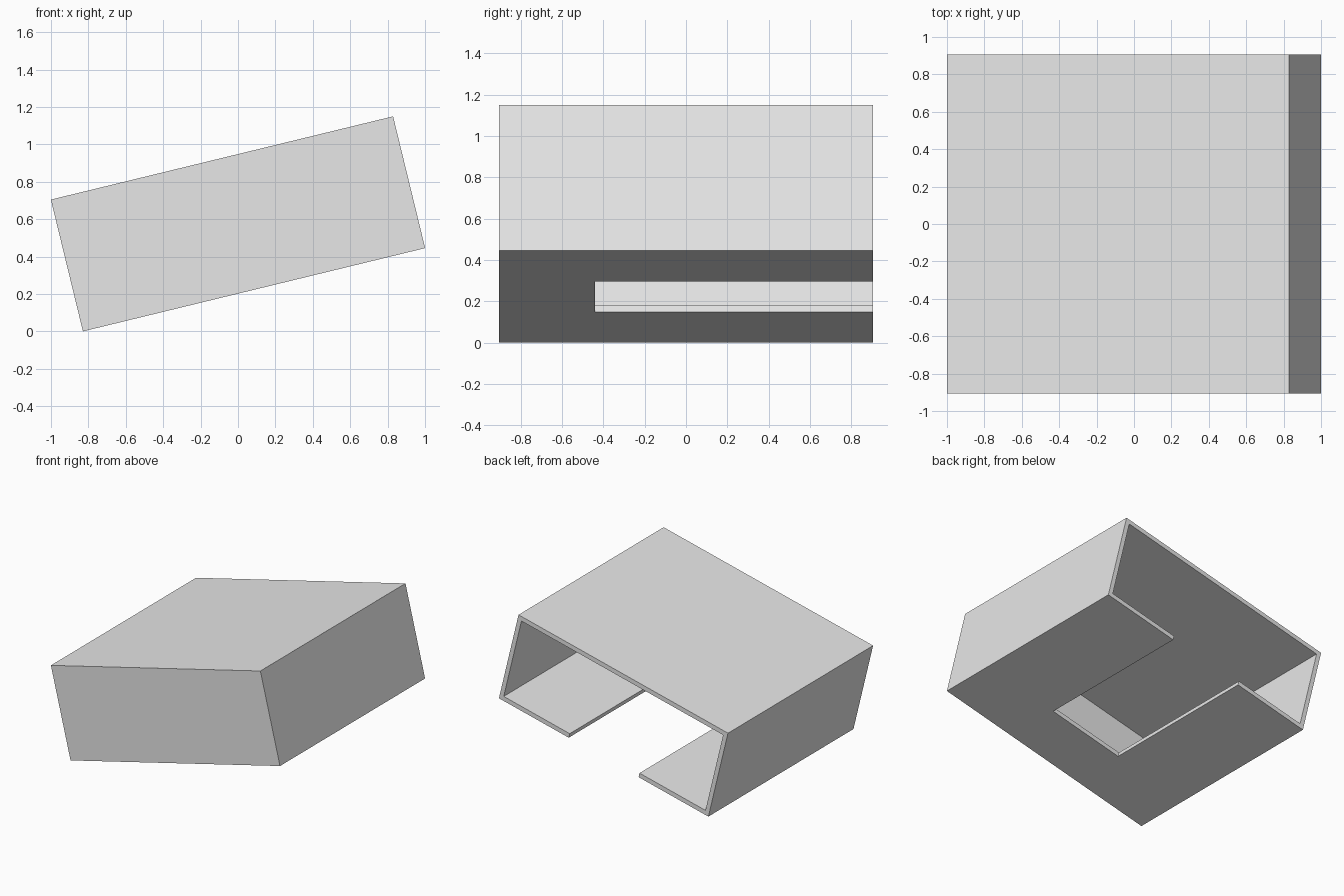
import bpy, math
from mathutils import Matrix, Vector

cube = bpy.data.objects.get("Cube")
if cube:
    bpy.data.objects.remove(cube, do_unlink=True)

WIDTH, DEPTH, HEIGHT = 1.883, 1.81, 0.725
WALL = 0.035
TILT = math.radians(13.67)

grey = bpy.data.materials.new("light_grey")
grey.use_nodes = True
colour = (0.8, 0.8, 0.8, 1)
grey.diffuse_color = colour
grey.node_tree.nodes["Principled BSDF"].inputs["Base Color"].default_value = colour


def box(name, low, high):
    """Box between two opposite corners, with the mesh in local coordinates."""
    low, high = Vector(low), Vector(high)
    bpy.ops.mesh.primitive_cube_add(size=1)
    ob = bpy.context.object
    ob.name = ob.data.name = name
    ob.data.transform(Matrix.Translation((low + high) / 2) @ Matrix.Diagonal((*(high - low), 1)))
    ob.data.materials.append(grey)
    return ob


x, y, z = WIDTH / 2, DEPTH / 2, HEIGHT / 2

# Outer case
case = box("tilted_case", (-x, -y, -z), (x, y, z))

# Hollow open at the back, and slot through the floor running out to the back
cutters = [
    box("cavity_cutter", (-x + WALL, -y + WALL, -z + WALL), (x - WALL, y + 0.2, z - WALL)),
    box("floor_slot_cutter", (-x / 3, -0.44, -z - 0.2), (x / 3, y + 0.2, 0)),
]
bpy.context.view_layer.objects.active = case
for cutter in cutters:
    cutter.hide_render = True
    mod = case.modifiers.new(cutter.name, "BOOLEAN")
    mod.operation = "DIFFERENCE"
    mod.solver = "EXACT"
    mod.object = cutter
    bpy.ops.object.modifier_apply(modifier=mod.name)
    bpy.data.objects.remove(cutter, do_unlink=True)

# Tilt the case so that its right-hand end rises and its lower edge rests on the ground
case.data.transform(Matrix.Rotation(-TILT, 4, "Y"))
case.data.transform(Matrix.Translation((0, 0, -min(v.co.z for v in case.data.vertices))))
